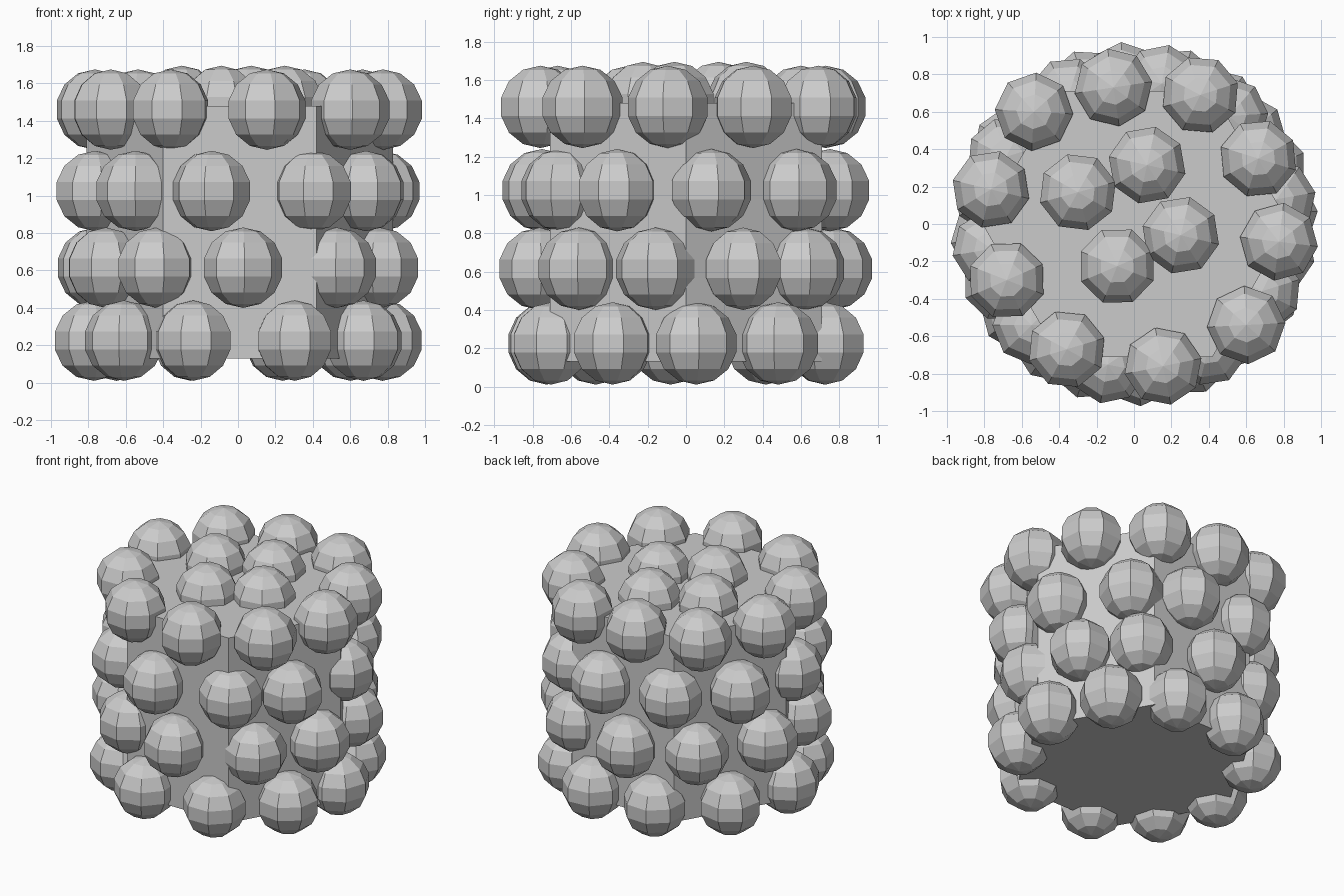
import bpy
from math import radians, cos, sin, atan2

if "Cube" in bpy.data.objects:
    bpy.data.objects.remove(bpy.data.objects["Cube"])

BALL_R = 0.215


def add_ball(name, x, y, z):
    """Low-poly ball turned to face away from the core axis."""
    bpy.ops.mesh.primitive_uv_sphere_add(
        segments=8, ring_count=7, radius=BALL_R,
        location=(x, y, z), rotation=(0, 0, atan2(y, x)))
    bpy.context.object.name = name


# Six-sided core with two corners on the x axis
bpy.ops.mesh.primitive_cylinder_add(
    vertices=6, radius=0.82, depth=1.35, location=(0.01, 0, 0.805),
    rotation=(0, 0, radians(30)))
bpy.context.object.name = "core"

# Staggered lower rings of balls: height -> angles around the core
rings = {
    0.225: (4, 39, 72, 109, 147, 186, 218, 252, 293, 330),
    0.615: (23, 54, 94, 130, 168, 204, 236, 272, 313, 348),
    1.025: (10, 49, 79, 117, 152, 190, 225, 259.5, 301, 332),
}
for level, (z, angles) in enumerate(rings.items(), 1):
    for a in angles:
        t = radians(a)
        add_ball(f"ring_{level}_ball", 0.775 * cos(t), 0.765 * sin(t), z)

# Ring of balls along the top rim
rim = [(-0.11, 0.73), (0.355, 0.69), (0.665, 0.35), (0.775, -0.095),
       (0.60, -0.54), (0.155, -0.76), (-0.36, -0.67), (-0.68, -0.30),
       (-0.765, 0.185), (-0.535, 0.60)]
for x, y in rim:
    add_ball("rim_ball", x, y, 1.46)

# Cluster of balls on the top face
for x, y in [(0.07, 0.315), (-0.30, 0.17), (0.25, -0.06), (-0.09, -0.225)]:
    add_ball("top_ball", x, y, 1.48)
